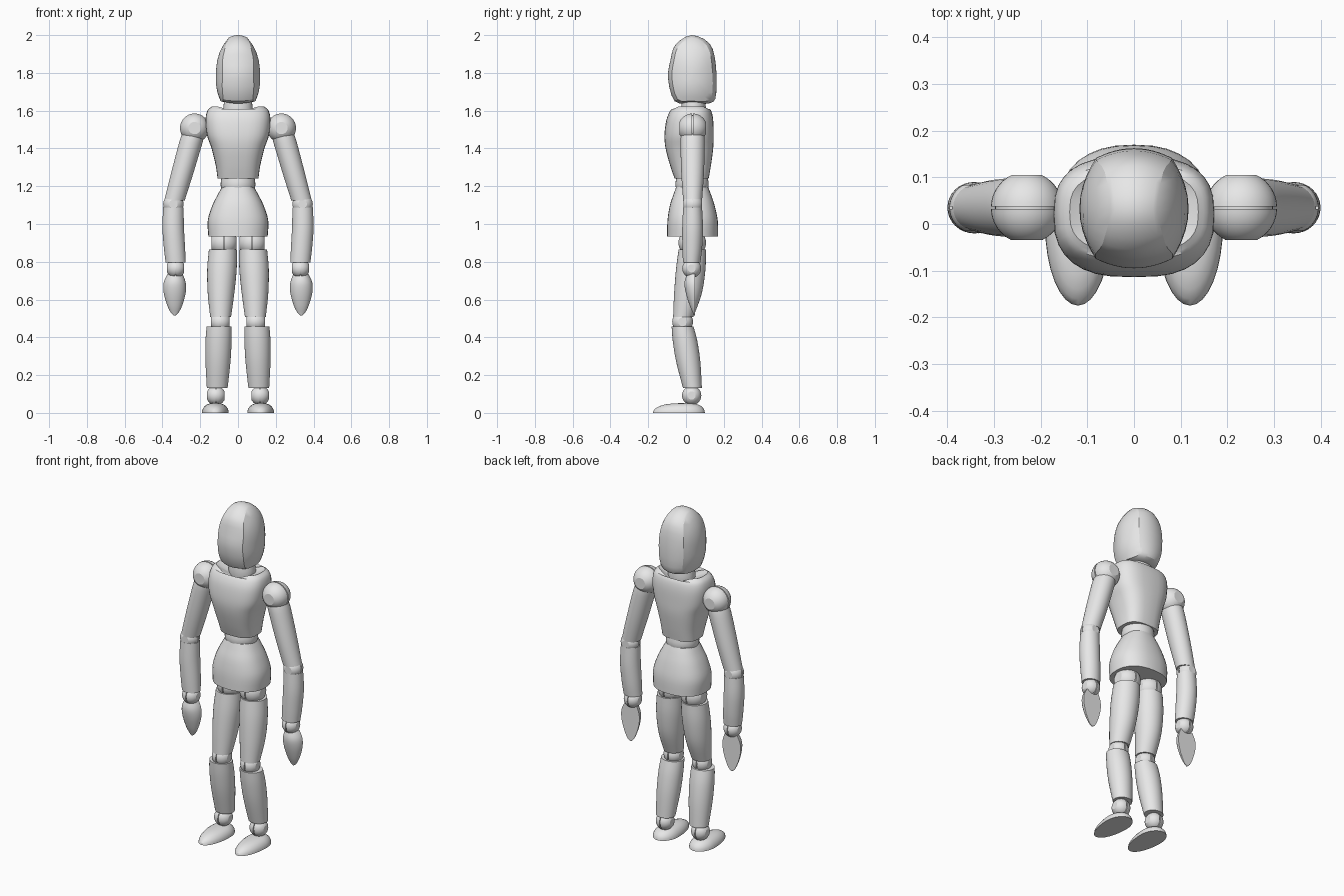
import bpy, bmesh, math
from mathutils import Vector

if "Cube" in bpy.data.objects:
    bpy.data.objects.remove(bpy.data.objects["Cube"], do_unlink=True)

grey = bpy.data.materials.new("plain grey")
grey.use_nodes = True
grey.diffuse_color = (0.8, 0.8, 0.8, 1)
grey.node_tree.nodes["Principled BSDF"].inputs["Base Color"].default_value = (0.8, 0.8, 0.8, 1)

N = 32
ANGLES = [2 * math.pi * i / N for i in range(N)]


def skin(name, rings):
    """Bridge equal rings of points into a closed, smooth-shaded object."""
    bm = bmesh.new()
    loops = [[bm.verts.new(p) for p in ring] for ring in rings]
    for a, b in zip(loops, loops[1:]):
        for i in range(len(a)):
            j = (i + 1) % len(a)
            bm.faces.new((a[i], a[j], b[j], b[i]))
    bm.faces.new(loops[0])
    bm.faces.new(loops[-1])
    bmesh.ops.recalc_face_normals(bm, faces=bm.faces)
    mesh = bpy.data.meshes.new(name)
    bm.to_mesh(mesh)
    bm.free()
    mesh.materials.append(grey)
    obj = bpy.data.objects.new(name, mesh)
    bpy.context.collection.objects.link(obj)
    bpy.ops.object.select_all(action="DESELECT")
    obj.select_set(True)
    bpy.context.view_layer.objects.active = obj
    bpy.ops.object.shade_smooth_by_angle(angle=math.radians(28))
    return obj


def spline(points, closed=False, steps=4):
    """Smooth curve through tuples of any length."""
    n = len(points)
    get = lambda i: Vector(points[i % n] if closed else points[max(0, min(n - 1, i))])
    out = []
    for i in range(n if closed else n - 1):
        a, b, c, d = (get(i + k) for k in (-1, 0, 1, 2))
        for k in range(steps):
            t = k / steps
            out.append(b + (c - a) * (t / 2) + (a * 2 - b * 5 + c * 4 - d) * (t * t / 2)
                       + (b * 3 - a - c * 3 + d) * (t ** 3 / 2))
    return out if closed else out + [get(n - 1)]


def power(v, e):
    return math.copysign(abs(v) ** e, v)


def section(cx, cy, z, rx, ry, e):
    return [Vector((cx + rx * power(math.cos(a), e), cy + ry * power(math.sin(a), e), z))
            for a in ANGLES]


def loft(name, stations, e=1.0):
    """Stations are (x, y, z, half width, half depth)."""
    return skin(name, [section(*s, e) for s in spline(stations)])


def ball(name, centre, r, axis):
    """Ball joint with flat pin ends and a narrow slot around the middle."""
    half = [(0.003, 0.88), (0.003, 1.0)]
    half += [(r * math.sin(a), math.cos(a)) for a in (math.radians(d) for d in range(9, 66, 8))]
    profile = [(-t, s) for t, s in reversed(half)] + half
    rings = []
    for t, s in profile:
        ring = []
        for a in ANGLES:
            u, v = r * s * math.cos(a), r * s * math.sin(a)
            ring.append(Vector(centre) + Vector((t, u, v) if axis == "x" else (u, t, v)))
        rings.append(ring)
    skin(name, rings)


# Head: curved middle strip with a creased, bulging panel on each side
outline = spline([(-.095, 1.77), (-.082, 1.87), (-.055, 1.95), (.03, 2.0), (.125, 1.955),
                  (.157, 1.85), (.16, 1.69), (.13, 1.64), (.03, 1.64), (-.06, 1.65)], True, 3)


def side_x(y, z):
    ridge = .117 - (.067 * ((z - 1.76) / .225) ** 3 if z > 1.76 else .025 * ((1.76 - z) / .11) ** 2)
    return ridge - 3 * (y - .033) ** 2


def inset(p, k):
    return .033 + (p[0] - .033) * (1 - .16 * k), 1.8 + (p[1] - 1.8) * (1 - .07 * k)


def head_ring(u):
    ring = []
    for p in outline:
        y, z = inset(p, u * u)
        ring.append((u * side_x(*inset(p, 1)), y, z))
    return ring


def panel_ring(scale, side):
    ring = []
    for p in outline:
        y, z = inset(p, 1)
        y, z = .033 + (y - .033) * scale, 1.78 + (z - 1.78) * scale
        ring.append((side * side_x(y, z), y, z))
    return ring


shrink = [.05, .25, .45, .65, .82]
skin("head", [panel_ring(k, -1) for k in shrink] + [head_ring(i / 6) for i in range(-6, 7)]
     + [panel_ring(k, 1) for k in reversed(shrink)])

# Neck, waist and pelvis
loft("neck", [(0, .04, 1.54, .07, .06), (0, .04, 1.6, .078, .066), (0, .04, 1.66, .072, .06)])
loft("waist", [(0, .032, 1.17, .085, .08), (0, .032, 1.21, .092, .088), (0, .032, 1.26, .085, .08)])
loft("pelvis", [(0, .035, .935, .157, .135), (0, .035, 1.02, .16, .133), (0, .033, 1.1, .135, .118),
                (0, .033, 1.16, .105, .098), (0, .032, 1.195, .085, .085)], .85)

# Chest with a notched neckline
chest_rings = [section(*s, .72) for s in spline(
    [(0, .03, 1.24, .108, .09), (0, .024, 1.31, .118, .108), (0, .018, 1.4, .14, .126),
     (0, .016, 1.47, .164, .13), (0, .02, 1.55, .172, .124), (0, .025, 1.6, .162, .108),
     (0, .026, 1.622, .138, .086)])]
chest_rings.append([Vector((p.x * .5, .03 + (p.y - .03) * .6, 1.6)) for p in chest_rings[-1]])
for ring in chest_rings[-4:]:
    for p in ring:
        p.z -= .045 * max(0, 1 - abs(p.x) / .1) * max(0, (p.z - 1.56) / .06)
skin("chest", chest_rings)

for side, s in (("left", 1), ("right", -1)):
    # Arm
    ball(side + "_shoulder_joint", (s * .23, .035, 1.508), .077, "y")
    loft(side + "_upper_arm", [(s * .235, .035, 1.48, .06, .06), (s * .25, .035, 1.43, .062, .064),
                               (s * .295, .035, 1.27, .059, .06), (s * .336, .035, 1.125, .054, .05)])
    ball(side + "_elbow_joint", (s * .342, .035, 1.105), .054, "y")
    loft(side + "_forearm", [(s * .342, .035, 1.088, .054, .05), (s * .343, .035, .98, .057, .055),
                             (s * .336, .033, .87, .056, .052), (s * .33, .03, .795, .053, .046)])
    ball(side + "_wrist_joint", (s * .33, .03, .765), .05, "x")
    # Hand: teardrop with a flat back
    hand = [section(*k, 1) for k in spline(
        [(s * .333, .05, .735, .04, .045), (s * .335, .05, .69, .058, .058),
         (s * .335, .049, .635, .058, .05), (s * .335, .047, .57, .04, .028),
         (s * .335, .046, .53, .02, .01), (s * .335, .045, .515, .003, .003)])]
    for ring in hand:
        for p in ring:
            p.y = min(p.y, .048)
    skin(side + "_hand", hand)

    # Leg
    ball(side + "_hip_joint", (s * .075, .033, .9), .073, "x")
    loft(side + "_thigh", [(s * .08, .033, .865, .074, .072), (s * .085, .025, .76, .078, .078),
                           (s * .09, .01, .63, .07, .073), (s * .092, -.015, .508, .055, .053)])
    ball(side + "_knee_joint", (s * .094, -.018, .482), .055, "x")
    loft(side + "_shin", [(s * .1, -.018, .457, .066, .058), (s * .103, -.005, .38, .069, .065),
                          (s * .106, .012, .27, .066, .064), (s * .11, .034, .132, .055, .05)])
    ball(side + "_ankle_joint", (s * .117, .03, .092), .051, "x")
    # Foot: egg-shaped sole with a low domed top
    foot = []
    for h, k in ((0, 1), (.012, .985), (.024, .92), (.036, .8), (.045, .62), (.05, .4), (.052, .1)):
        ring = []
        for a in ANGLES:
            back = math.sin(a) > 0
            y = math.sin(a) * (.1 if back else .175)
            ring.append((s * .12 + k * .071 * math.cos(a), .0 + y * k, h))
        foot.append(ring)
    skin(side + "_foot", foot)
